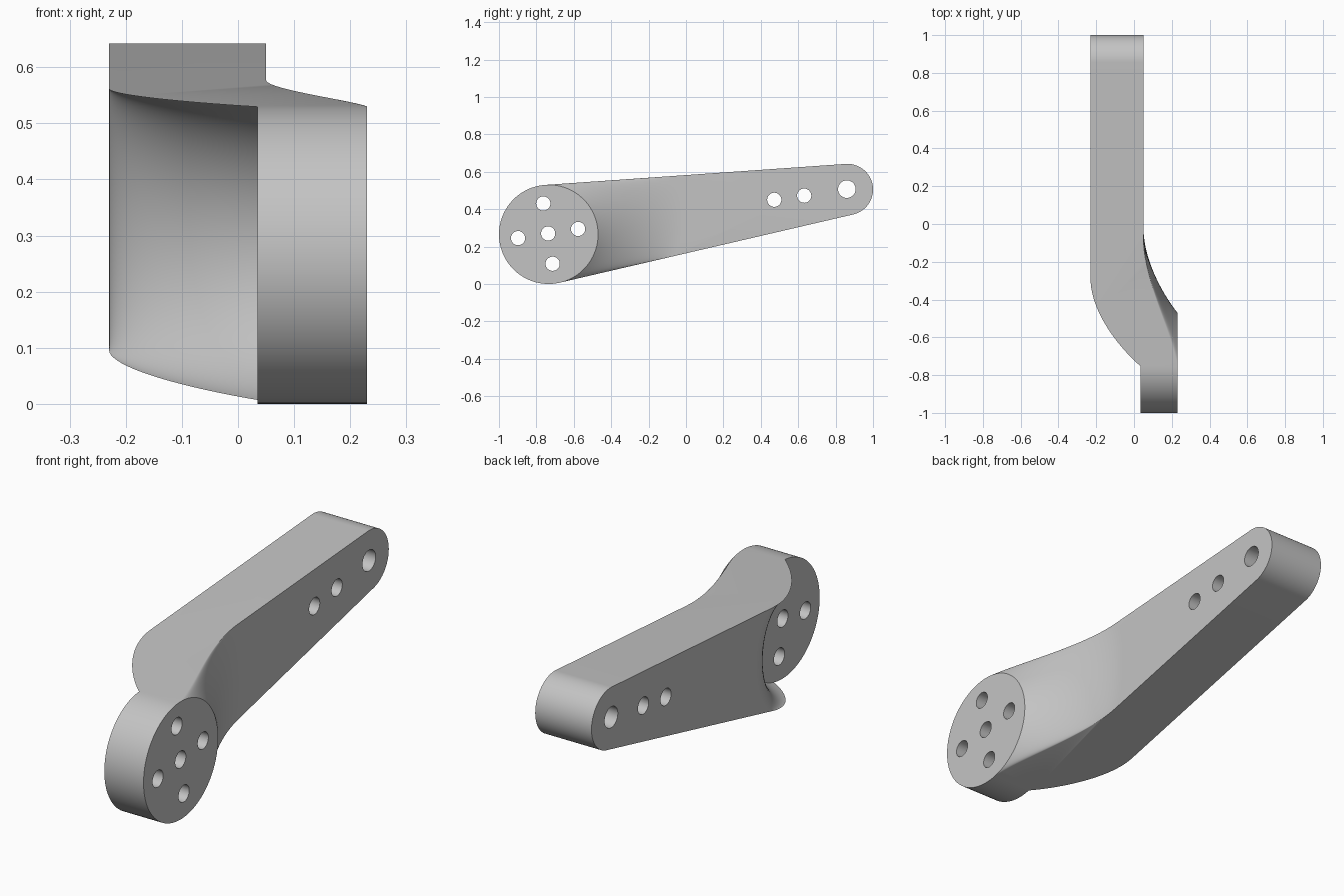
import bpy, bmesh, math
from mathutils import Vector

cube = bpy.data.objects.get("Cube")
if cube:
    bpy.data.objects.remove(cube, do_unlink=True)

# Side outline: two circles (y, z) joined by their outer tangents
HUB, HUB_R = Vector((-0.735, 0.265)), 0.265
TIP, TIP_R = Vector((0.863, 0.505)), 0.137
HUB_X = {1: 0.23, -1: 0.035}
ARM_X = {1: 0.05, -1: -0.23}
BEND_Y = {1: -0.07, -1: -0.29}
ROWS, COLS = 48, 20

axis = TIP - HUB
base = math.atan2(axis.y, axis.x)
half = math.acos((HUB_R - TIP_R) / axis.length)
low, high = base - half, base + half


def on_circle(center, radius, angle):
    return center + radius * Vector((math.cos(angle), math.sin(angle)))


def bezier(a, b, c, d, u):
    v = 1 - u
    return a * v**3 + 3 * b * v * v * u + 3 * c * v * u * u + d * u**3


bm = bmesh.new()


def vert(x, p):
    return bm.verts.new((x, p.x, p.y))


# Flared sides, from the hub rim to the flat side, plus the tip arc
flare, tip, far_rim = {}, {}, {}
for side in (1, -1):
    flare[side], tip[side] = [], []
    for i in range(ROWS + 1):
        t = i / ROWS
        mid = math.sin(math.pi * t)
        angle = low + (high - low) * t
        rim = on_circle(HUB, HUB_R, angle)
        end = on_circle(TIP, TIP_R, angle)
        start_y = BEND_Y[side] + (0.05 if side > 0 else 0.13) * mid
        start = rim.lerp(end, (start_y - rim.x) / (end.x - rim.x))
        ease = 0.85 - 0.35 * mid if side > 0 else 0.5
        row = []
        for j in range(COLS + 1):
            u = 1 - j / COLS
            along = bezier(0, 0.35, 0.75, 1, u)
            across = bezier(0, 0, ease, 1, u)
            x = ARM_X[side] + (HUB_X[side] - ARM_X[side]) * across
            row.append(vert(x, start.lerp(rim, along)))
        flare[side].append(row)
        tip[side].append(vert(ARM_X[side], end))
    # Remaining arc of the hub rim, top to bottom
    sweep = 2 * math.pi - (high - low)
    arc = [vert(HUB_X[side], on_circle(HUB, HUB_R, high + sweep * k / ROWS))
           for k in range(1, ROWS)]
    far_rim[side] = [flare[side][-1][0]] + arc + [flare[side][0][0]]

for side in (1, -1):
    rows = flare[side]
    for a, b in zip(rows, rows[1:]):
        for j in range(COLS):
            bm.faces.new((a[j], a[j + 1], b[j + 1], b[j]))
    # Flat arm side and round hub face
    bm.faces.new([r[-1] for r in rows] + tip[side][::-1])
    bm.faces.new([r[0] for r in rows] + far_rim[side][1:-1])

# Rounded walls of hub and tip
for strip in (far_rim, tip):
    p, m = strip[1], strip[-1]
    for k in range(len(p) - 1):
        bm.faces.new((p[k], p[k + 1], m[k + 1], m[k]))

# Flat bottom and top walls
for i in (0, -1):
    bm.faces.new(flare[1][i] + [tip[1][i], tip[-1][i]] + flare[-1][i][::-1])

bmesh.ops.recalc_face_normals(bm, faces=bm.faces[:])
mesh = bpy.data.meshes.new("lever_arm")
bm.to_mesh(mesh)
bm.free()
arm = bpy.data.objects.new("lever_arm", mesh)
bpy.context.collection.objects.link(arm)

# Material
grey = bpy.data.materials.new("light_grey")
grey.use_nodes = True
color = (0.55, 0.55, 0.55, 1)
grey.diffuse_color = color
grey.node_tree.nodes["Principled BSDF"].inputs["Base Color"].default_value = color
mesh.materials.append(grey)

# Through holes: y, z, radius
HOLES = [(-0.737, 0.27, 0.038), (-0.763, 0.43, 0.038), (-0.577, 0.294, 0.038),
         (-0.898, 0.245, 0.038), (-0.713, 0.108, 0.038),
         (0.472, 0.45, 0.038), (0.632, 0.472, 0.038), (0.86, 0.507, 0.047)]
cutters = []
for y, z, r in HOLES:
    bpy.ops.mesh.primitive_cylinder_add(vertices=32, radius=r, depth=1,
                                        location=(0, y, z),
                                        rotation=(0, math.pi / 2, 0))
    cutter = bpy.context.object
    cutter.name = "hole_cutter"
    cutter.hide_render = True
    cutter.data.materials.append(grey)
    cutters.append(cutter)
    mod = arm.modifiers.new("hole", 'BOOLEAN')
    mod.operation = 'DIFFERENCE'
    mod.solver = 'EXACT'
    mod.object = cutter

bpy.ops.object.select_all(action='DESELECT')
arm.select_set(True)
bpy.context.view_layer.objects.active = arm
for name in [m.name for m in arm.modifiers]:
    bpy.ops.object.modifier_apply(modifier=name)
for cutter in cutters:
    bpy.data.objects.remove(cutter, do_unlink=True)
bpy.ops.object.shade_smooth_by_angle(angle=math.radians(30))
